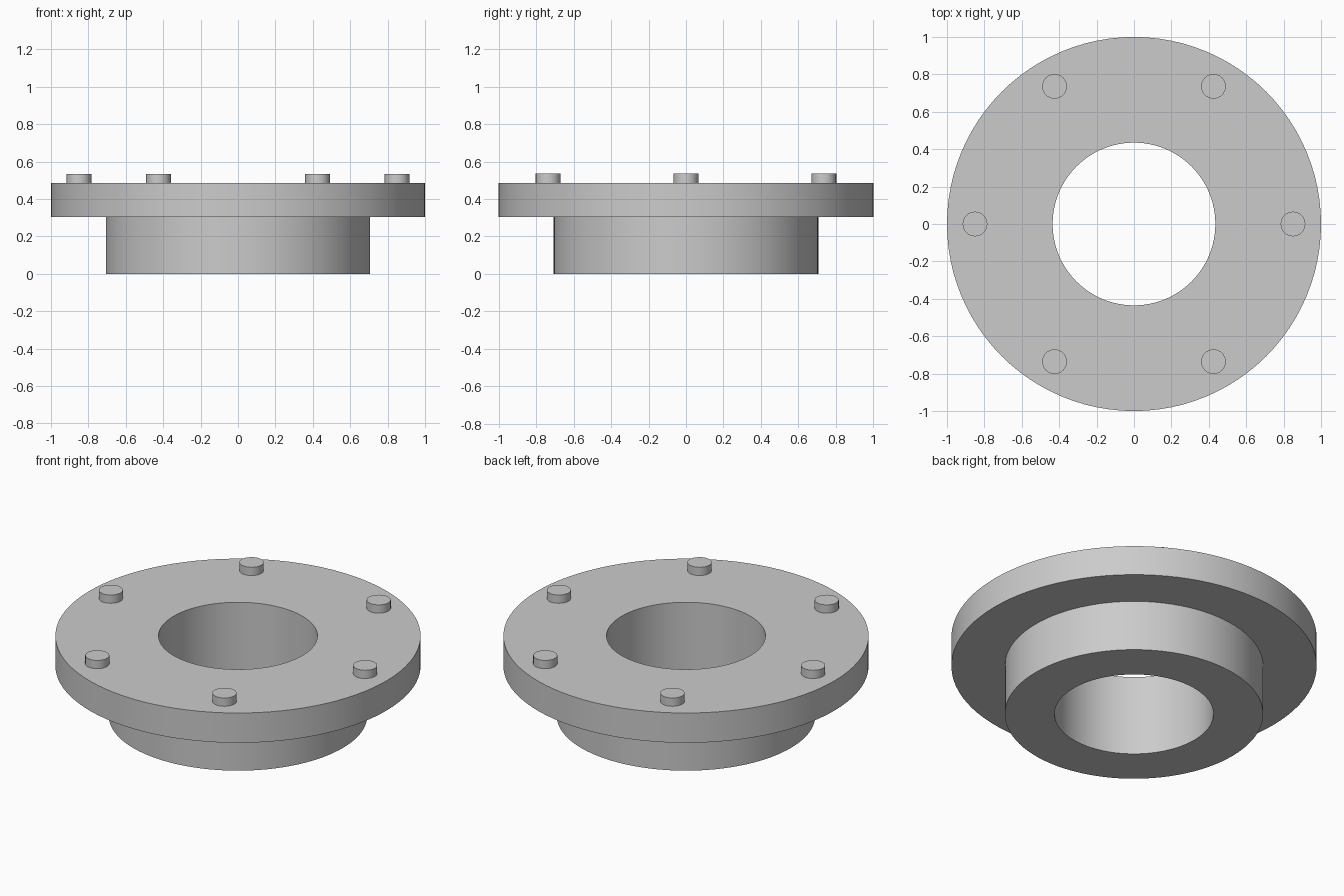
import bpy, bmesh
from math import cos, sin, pi, radians

cube = bpy.data.objects.get("Cube")
if cube:
    bpy.data.objects.remove(cube, do_unlink=True)

grey = bpy.data.materials.new("light grey metal")
grey.use_nodes = True
colour = (0.6, 0.6, 0.6, 1)
grey.diffuse_color = colour
grey.node_tree.nodes["Principled BSDF"].inputs["Base Color"].default_value = colour

BORE, HUB, FLANGE = 0.435, 0.707, 1.0
STEP, TOP, BOLT_TOP = 0.305, 0.485, 0.535
BOLT_RADIUS, BOLT_CIRCLE, BOLTS = 0.066, 0.85, 6


def finish(name, bm):
    """Turn a bmesh into a grey object with smooth walls and sharp rims."""
    bmesh.ops.recalc_face_normals(bm, faces=bm.faces)
    mesh = bpy.data.meshes.new(name)
    bm.to_mesh(mesh)
    bm.free()
    mesh.materials.append(grey)
    obj = bpy.data.objects.new(name, mesh)
    bpy.context.collection.objects.link(obj)
    bpy.ops.object.select_all(action="DESELECT")
    obj.select_set(True)
    bpy.context.view_layer.objects.active = obj
    bpy.ops.object.shade_smooth_by_angle(angle=radians(30))
    return obj


def lathe(name, profile, segments):
    """Revolve a closed (radius, height) profile around z."""
    bm = bmesh.new()
    rings = []
    for i in range(segments):
        a = 2 * pi * i / segments
        rings.append([bm.verts.new((r * cos(a), r * sin(a), z)) for r, z in profile])
    count = len(profile)
    for i, ring in enumerate(rings):
        following = rings[(i + 1) % segments]
        for j in range(count):
            k = (j + 1) % count
            bm.faces.new((ring[j], following[j], following[k], ring[k]))
    return finish(name, bm)


# Flange plate and hub with a through bore
lathe("flange_with_hub",
      [(BORE, 0), (HUB, 0), (HUB, STEP), (FLANGE, STEP), (FLANGE, TOP), (BORE, TOP)], 96)

# Ring of round bolt heads
for i in range(BOLTS):
    a = 2 * pi * i / BOLTS
    bm = bmesh.new()
    bmesh.ops.create_cone(bm, cap_ends=True, segments=32, radius1=BOLT_RADIUS,
                          radius2=BOLT_RADIUS, depth=BOLT_TOP - TOP)
    bolt = finish(f"bolt_head_{i + 1}", bm)
    bolt.location = (BOLT_CIRCLE * cos(a), BOLT_CIRCLE * sin(a), (TOP + BOLT_TOP) / 2)
